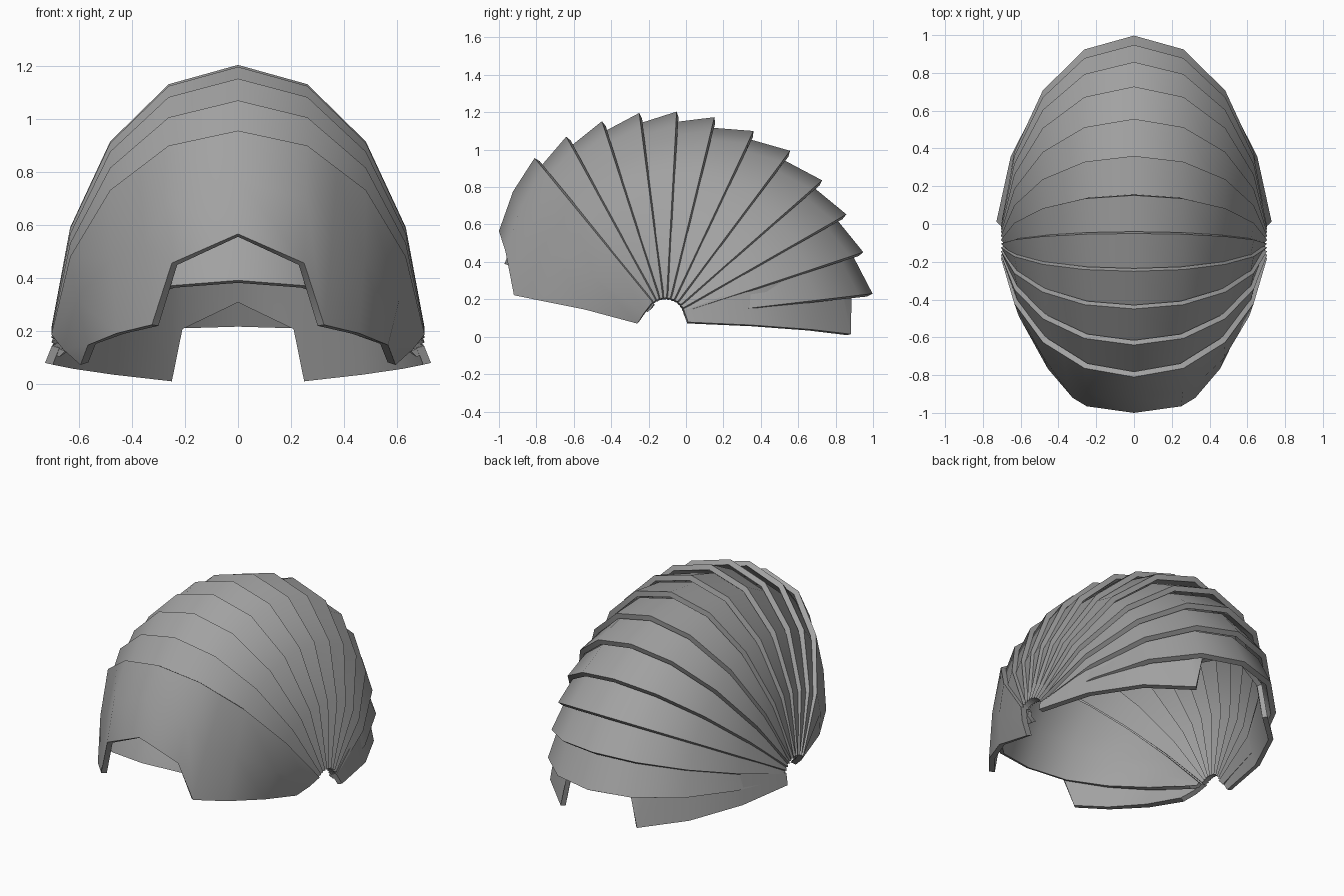
import bpy
import math

if "Cube" in bpy.data.objects:
    bpy.data.objects.remove(bpy.data.objects["Cube"])

PIVOT_Y, PIVOT_Z = -0.11, 0.10      # hinge axis runs along x through this point
# half cross-section: (side offset, radius from hinge axis), crown to hinge
PROFILE = [(0, 1.105), (0.262, 1.032), (0.483, 0.815), (0.634, 0.49), (0.705, 0.11)]

grey = bpy.data.materials.new("shell_grey")
grey.diffuse_color = (0.36, 0.36, 0.36, 1)
grey.use_nodes = True
grey.node_tree.nodes["Principled BSDF"].inputs["Base Color"].default_value = grey.diffuse_color


def polar(x, r, deg):
    a = math.radians(deg)
    return (x, PIVOT_Y + r * math.cos(a), PIVOT_Z + r * math.sin(a))


def mirrored(row):
    """Extend a crown-to-hinge row to the left side."""
    return [(-x, y, z) for x, y, z in reversed(row) if x > 1e-6] + list(row)


def plate(name, half_rows, thickness):
    """Loft symmetric rows from rear edge to front edge, thickened inward."""
    rows = [mirrored(r) for r in half_rows]
    n = len(rows[0])
    verts = [v for row in rows for v in row]
    faces = []
    for k in range(len(rows) - 1):
        a, b = k * n, (k + 1) * n
        faces += [(a + i, b + i, b + i + 1, a + i + 1) for i in range(n - 1)]
    mesh = bpy.data.meshes.new(name)
    mesh.from_pydata(verts, [], faces)
    mesh.materials.append(grey)
    ob = bpy.data.objects.new(name, mesh)
    bpy.context.collection.objects.link(ob)
    mod = ob.modifiers.new("thickness", 'SOLIDIFY')
    mod.thickness = thickness
    mod.offset = -1
    bpy.context.view_layer.objects.active = ob
    ob.select_set(True)
    bpy.ops.object.modifier_apply(modifier=mod.name)
    bpy.ops.object.shade_smooth_by_angle(angle=math.radians(40))
    ob.select_set(False)


# overlapping slats fanned around the hinge, each flaring out to its rear edge
angles = [118.7, 107.9, 97.3, 86.9, 76.3, 64.8, 53.3, 41.3, 29.8, 18.4, 6.7]
for i, deg in enumerate(angles):
    grow = 1.009 if i > 5 else 1.0
    rear = [polar(x, r * grow, deg) for x, r in PROFILE]
    front = [polar(x * 0.97, r * 0.945 * grow, deg + 12.5) for x, r in PROFILE]
    plate(f"slat_{i + 1}", [rear, front], 0.033)

# front visor with a stepped opening along its lower edge
visor_profile = PROFILE[:2] + [(0.373, 0.923)] + PROFILE[2:]
visor_rear = [polar(x, r, 129.3) for x, r in visor_profile]
visor_low = [(0, -1.0, 0.565), (0.25, -0.965, 0.455), (0.325, -0.92, 0.222),
             (0.457, -0.765, 0.19), (0.567, -0.54, 0.145), (0.595, -0.26, 0.07)]
visor_mid = []
for p, q in zip(visor_rear, visor_low):
    x, y, z = [(a + b) / 2 for a, b in zip(p, q)]
    visor_mid.append((x * 1.015, PIVOT_Y + (y - PIVOT_Y) * 1.025,
                      PIVOT_Z + (z - PIVOT_Z) * 1.025))
plate("front_visor", [visor_rear, visor_mid, visor_low], 0.033)

# inner brow slat running behind the visor down to the hinge
brow_top = [polar(x * 0.93, r * 0.87, 131) for x, r in PROFILE]
brow_mid = [polar(x * 0.92, r * 0.835, 147) for x, r in PROFILE]
brow_low = [polar(x, r, 161.4) for x, r in
            [(0, 0.908), (0.25, 0.846), (0.42, 0.66), (0.54, 0.40), (0.60, 0.10)]]
plate("inner_brow", [brow_top, brow_mid, brow_low], 0.025)

# lowest rear guard with a notch cut into its middle
guard_low = [polar(*p) for p in
             [(0, 1.035, 11.5), (0.21, 0.976, 6.2), (0.25, 0.975, -5.4),
              (0.47, 0.765, -5), (0.625, 0.46, -5.5), (0.70, 0.12, -14)]]
guard_top = [polar(x, r, 20) for x, r in
             [(0, 1.0), (0.205, 0.95), (0.25, 0.935), (0.455, 0.735),
              (0.60, 0.44), (0.675, 0.10)]]
plate("rear_guard", [guard_top, guard_low], 0.03)
